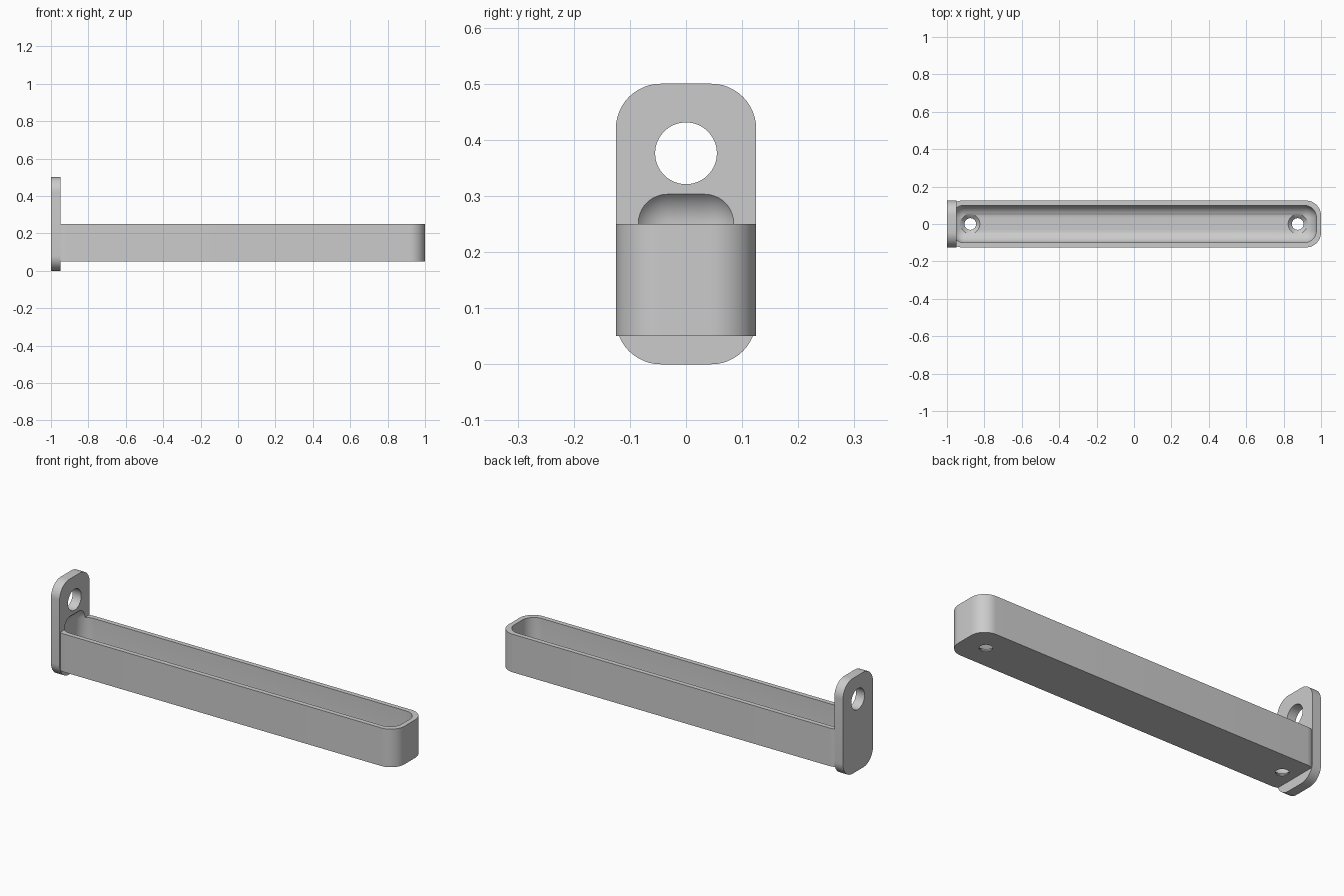
import bpy, bmesh, math
from mathutils import Matrix, Vector

old = bpy.data.objects.get("Cube")
if old:
    bpy.data.objects.remove(old)

grey = bpy.data.materials.new("plain grey")
grey.use_nodes = True
colour = (0.6, 0.6, 0.6, 1)
grey.diffuse_color = colour
grey.node_tree.nodes["Principled BSDF"].inputs["Base Color"].default_value = colour


def finish(name, bm):
    bmesh.ops.recalc_face_normals(bm, faces=bm.faces)
    mesh = bpy.data.meshes.new(name)
    bm.to_mesh(mesh)
    bm.free()
    mesh.materials.append(grey)
    obj = bpy.data.objects.new(name, mesh)
    bpy.context.collection.objects.link(obj)
    return obj


def rounded_box(name, low, high, radius, axis=None):
    """Box with the edges along one axis rounded, or all edges if axis is None."""
    low, high = Vector(low), Vector(high)
    bm = bmesh.new()
    bmesh.ops.create_cube(bm, size=1)
    bmesh.ops.scale(bm, vec=high - low, verts=bm.verts)
    bmesh.ops.translate(bm, vec=(low + high) / 2, verts=bm.verts)
    edges = [e for e in bm.edges if axis is None
             or abs((e.verts[0].co - e.verts[1].co)[axis]) > 1e-4]
    bmesh.ops.bevel(bm, geom=edges, offset=radius, segments=12,
                    profile=0.5, affect='EDGES')
    return finish(name, bm)


def cylinder(name, centre, r1, r2, depth, rotation=Matrix()):
    bm = bmesh.new()
    bmesh.ops.create_cone(bm, cap_ends=True, segments=64, radius1=r1, radius2=r2,
                          depth=depth, matrix=Matrix.Translation(centre) @ rotation)
    return finish(name, bm)


def combine(target, other, operation):
    mod = target.modifiers.new(operation.lower(), 'BOOLEAN')
    mod.operation, mod.object, mod.solver = operation, other, 'EXACT'
    bpy.context.view_layer.objects.active = target
    bpy.ops.object.modifier_apply(modifier=mod.name)
    bpy.data.objects.remove(other)


# Long tray body joined to the upright mounting plate
holder = rounded_box("tray_with_mounting_plate", (-0.999, -0.125, 0.05),
                     (1, 0.125, 0.25), 0.08, axis=2)
plate = rounded_box("mounting_plate", (-1, -0.125, 0), (-0.95, 0.125, 0.5), 0.08, axis=0)
combine(holder, plate, 'UNION')

# Soft-edged cavity that also bites shallowly into the plate
cavity = rounded_box("cavity", (-0.975, -0.1, 0.075), (0.975, 0.1, 0.318), 0.067)
combine(holder, cavity, 'DIFFERENCE')

# Hanging hole through the plate
hole = cylinder("hanging_hole", (-0.975, 0, 0.376), 0.055, 0.055, 0.2,
                Matrix.Rotation(math.pi / 2, 4, 'Y'))
combine(holder, hole, 'DIFFERENCE')

# Countersunk screw holes in the tray floor
for x in (-0.875, 0.875):
    combine(holder, cylinder("screw_hole", (x, 0, 0.07), 0.031, 0.031, 0.1), 'DIFFERENCE')
    combine(holder, cylinder("countersink", (x, 0, 0.07), 0.031, 0.061, 0.03), 'DIFFERENCE')

bpy.ops.object.select_all(action='DESELECT')
holder.select_set(True)
bpy.context.view_layer.objects.active = holder
bpy.ops.object.shade_smooth_by_angle(angle=math.radians(30))
